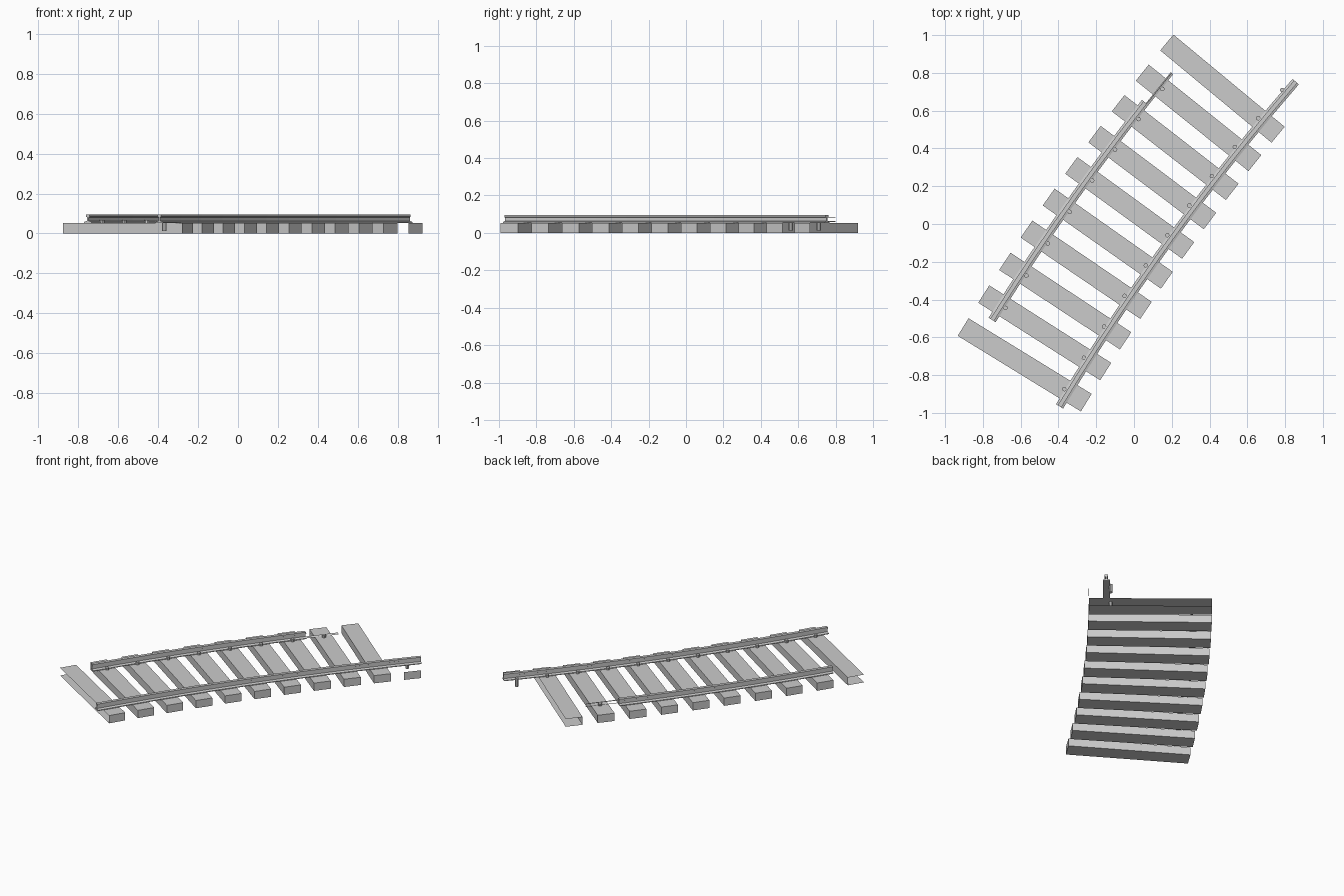
import bpy, bmesh, math
from mathutils import Vector, Matrix

if "Cube" in bpy.data.objects:
    bpy.data.objects.remove(bpy.data.objects["Cube"])

R = 12.75                      # curve radius of the track centre line
TH = math.radians(54.4)        # heading at the middle of the curve
MID = Vector((-0.081, 0.004, 0))
CEN = MID + R * Vector((math.sin(TH), -math.cos(TH), 0))
PITCH, GAUGE = 0.2, 0.272
SL, SW, SH = 0.765, 0.109, 0.053


def frame(s):
    """Matrix at arc length s: local x = right, y = forward, z = up."""
    a = TH - s / R
    n = Vector((math.sin(a), -math.cos(a), 0))
    p = CEN - R * n
    return Matrix.Translation(p) @ Matrix.Rotation(a - math.pi / 2, 4, 'Z')


def make(name, bm):
    me = bpy.data.meshes.new(name)
    bm.to_mesh(me)
    bm.free()
    ob = bpy.data.objects.new(name, me)
    bpy.context.collection.objects.link(ob)
    return ob


def station(i):
    return (i - 4.5) * PITCH


def sleeper(i, open_sides=()):
    """Box sleeper; open_sides lists local directions left without a face."""
    bm = bmesh.new()
    bmesh.ops.create_cube(bm, size=1)
    bm.normal_update()
    drop = [f for f in bm.faces
            if any(f.normal.dot(Vector(d)) > 0.9 for d in open_sides)]
    bmesh.ops.delete(bm, geom=drop, context='FACES')
    m = frame(station(i)) @ Matrix.Translation((0, 0, SH / 2)) @ Matrix.Diagonal((SL, SW, SH, 1))
    bm.transform(m)
    make(f"sleeper_{i + 1}", bm)


def sweep(name, profile, s0, s1, n, closed=True):
    """Sweep an (offset, height) profile along the curve."""
    bm = bmesh.new()
    rings = []
    for k in range(n + 1):
        m = frame(s0 + (s1 - s0) * k / n)
        rings.append([bm.verts.new(m @ Vector((x, 0, z))) for x, z in profile])
    c = len(profile)
    for a, b in zip(rings, rings[1:]):
        for j in range(c if closed else c - 1):
            q = (j + 1) % c
            bm.faces.new((a[j], a[q], b[q], b[j]))
    if closed:
        bm.faces.new(rings[0])
        bm.faces.new(rings[-1])
        bmesh.ops.recalc_face_normals(bm, faces=bm.faces[:])
    make(name, bm)


def spike(name, i, off):
    bm = bmesh.new()
    m = frame(station(i)) @ Matrix.Translation((off, 0, 0.04))
    bmesh.ops.create_cone(bm, cap_ends=True, segments=8, radius1=0.012,
                          radius2=0.012, depth=0.056, matrix=m)
    make(name, bm)


# sleepers, the first and last open on their outer and left sides
for i in range(10):
    gaps = ()
    if i == 0:
        gaps = ((0, -1, 0), (-1, 0, 0))
    elif i == 9:
        gaps = ((0, 1, 0), (-1, 0, 0))
    sleeper(i, gaps)

# loose end board of the following sleeper
bm = bmesh.new()
m = frame(station(10))
bm.faces.new([bm.verts.new(m @ Vector((SL / 2, y, z)))
              for y, z in ((-SW / 2, 0), (SW / 2, 0), (SW / 2, SH), (-SW / 2, SH))])
make("sleeper_end_board", bm)

# rails: foot, web and head profile
half = [(0.022, 0.053), (0.022, 0.058), (0.005, 0.063),
        (0.005, 0.081), (0.011, 0.084), (0.011, 0.095)]
rail = half + [(-x, z) for x, z in reversed(half)]
sweep("right_rail", [(x + GAUGE, z) for x, z in rail], -0.993, 1.182, 11)
sweep("left_rail", [(x - GAUGE, z) for x, z in rail], -0.79, 0.589, 7)

# thin strips continuing the left rail: foot edge and head edge
sweep("left_rail_foot_strip", [(-GAUGE + 0.005, 0.063), (-GAUGE + 0.022, 0.058)],
      0.589, 0.794, 1, False)
sweep("left_rail_head_strip", [(-GAUGE + 0.005, 0.081), (-GAUGE + 0.011, 0.084)],
      0.589, 0.794, 1, False)

# spikes on the inner side of each rail
for i in range(11):
    spike(f"right_spike_{i + 1}", i, 0.246)
for i in range(1, 9):
    spike(f"left_spike_{i + 1}", i, -0.246)
